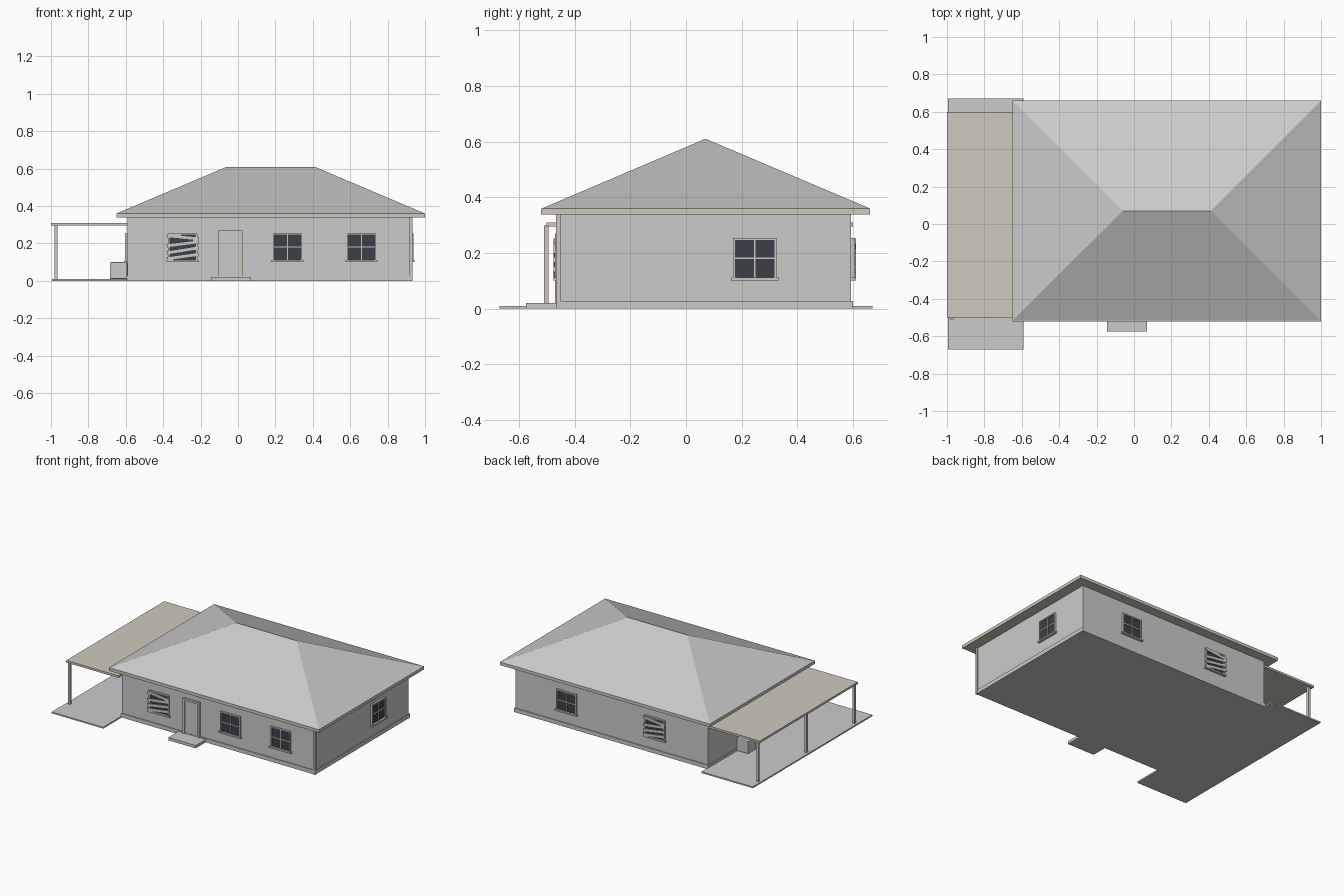
import bpy, bmesh, math
from mathutils import Matrix, Vector

if "Cube" in bpy.data.objects:
    bpy.data.objects.remove(bpy.data.objects["Cube"])


def material(name, rgb):
    m = bpy.data.materials.new(name)
    m.diffuse_color = (*rgb, 1)
    m.use_nodes = True
    m.node_tree.nodes["Principled BSDF"].inputs["Base Color"].default_value = m.diffuse_color
    return m


CREAM = material("cream_paint", (0.62, 0.59, 0.52))
GLASS = material("dark_glass", (0.045, 0.05, 0.065))


def mesh_object(name, bm, mat=None):
    bmesh.ops.recalc_face_normals(bm, faces=bm.faces)
    me = bpy.data.meshes.new(name)
    bm.to_mesh(me)
    bm.free()
    ob = bpy.data.objects.new(name, me)
    bpy.context.collection.objects.link(ob)
    if mat:
        me.materials.append(mat)
    return ob


def add_box(bm, x, y, z, tilt=0):
    # box from (min, max) pairs, optionally tilted about its own y axis
    c = Vector([(a + b) / 2 for a, b in (x, y, z)])
    s = [b - a for a, b in (x, y, z)]
    m = Matrix.Translation(c) @ Matrix.Rotation(tilt, 4, 'Y') @ Matrix.Diagonal((*s, 1))
    bmesh.ops.create_cube(bm, size=1, matrix=m)


def boxes(name, parts, mat=None, matrix=None):
    bm = bmesh.new()
    for p in parts:
        add_box(bm, *p)
    ob = mesh_object(name, bm, mat)
    if matrix:
        ob.matrix_world = matrix
    return ob


X0, X1, Y0, Y1 = -0.59, 0.925, -0.457, 0.593

# walls and the low plinth around them
boxes("walls", [((X0, X1), (Y0, Y1), (0, 0.345))])
p = 0.006
boxes("plinth", [((X0 - p, X1 + p), (Y0 - p, Y1 + p), (0, 0.028))])
boxes("corner_downpipe", [((0.915, 0.934), (-0.467, -0.45), (0.0, 0.34))], CREAM)

# eaves and hipped roof
boxes("fascia", [((-0.65, 1.0), (-0.52, 0.66), (0.338, 0.36))], CREAM)
bm = bmesh.new()
base = [bm.verts.new(v) for v in ((-0.65, -0.517, 0.36), (1, -0.517, 0.36),
                                  (1, 0.66, 0.36), (-0.65, 0.66, 0.36))]
r0, r1 = bm.verts.new((-0.06, 0.07, 0.61)), bm.verts.new((0.41, 0.07, 0.61))
a, b, c, d = base
for f in ((a, b, r1, r0), (b, c, r1), (c, d, r0, r1), (d, a, r0), (d, c, b, a)):
    bm.faces.new(f)
mesh_object("hip_roof", bm)

# carport: slab, posts and flat roof
boxes("carport_slab", [((-0.995, X0), (-0.67, 0.67), (0, 0.01))])
boxes("carport_roof", [((-1.0, X0), (-0.50, 0.60), (0.295, 0.31))], CREAM)
boxes("carport_posts", [((-0.98, -0.964), (y - 0.008, y + 0.008), (0.01, 0.298))
                        for y in (-0.502, 0.04, 0.58)], CREAM)

# storage unit against the carport wall
unit = boxes("wall_unit", [((-0.685, -0.592), (0.19, 0.28), (0.01, 0.10))])
bev = unit.modifiers.new("bevel", 'BEVEL')
bev.width = 0.006
bev.segments = 2

# door and doorstep
boxes("doorstep", [((-0.145, 0.07), (-0.575, Y0), (0, 0.02))])
boxes("door_frame", [((-0.107, -0.092), (-0.47, Y0), (0.02, 0.27)),
                     ((0.009, 0.024), (-0.47, Y0), (0.02, 0.27)),
                     ((-0.092, 0.009), (-0.47, Y0), (0.256, 0.27))], CREAM)
boxes("door", [((-0.092, 0.009), (-0.462, Y0), (0.02, 0.256))])


def window(name, x, y, angle, boarded=False):
    # local frame: outward is -y, origin on the wall at ground level
    mat = Matrix.Translation((x, y, 0)) @ Matrix.Rotation(math.radians(angle), 4, 'Z')
    w, lo, hi, t = 0.078, 0.108, 0.254, 0.009
    out = (-0.013, 0.004)
    parts = [((-w, -w + t), out, (lo, hi)), ((w - t, w), out, (lo, hi)),
             ((-w + t, w - t), out, (hi - t, hi)),
             ((-w - 0.008, w + 0.008), (-0.018, 0.004), (lo - 0.006, lo + 0.004))]
    if not boarded:
        parts += [((-0.003, 0.003), (-0.009, 0), (lo, hi - t)),
                  ((-w + t, w - t), (-0.009, 0), (0.178, 0.184))]
    boxes(name + "_frame", parts, CREAM, mat)
    boxes(name + "_glass", [((-w + t, w - t), (-0.004, 0.002), (lo, hi - t))], GLASS, mat)
    if boarded:
        planks = [((-0.086, 0.086), (-0.018, -0.012), (z - 0.01, z + 0.01), math.radians(s))
                  for z, s in ((0.13, -8), (0.163, -9), (0.198, -7), (0.233, 6))]
        boxes(name + "_planks", planks, None, mat)


# windows on all four sides
window("front_left_window", -0.295, Y0, 0, True)
window("front_mid_window", 0.265, Y0, 0)
window("front_right_window", 0.66, Y0, 0)
window("right_window", X1, 0.247, 90)
window("back_window", 0.52, Y1, 180)
window("back_boarded_window", -0.175, Y1, 180, True)
window("left_window", X0, -0.15, -90)
